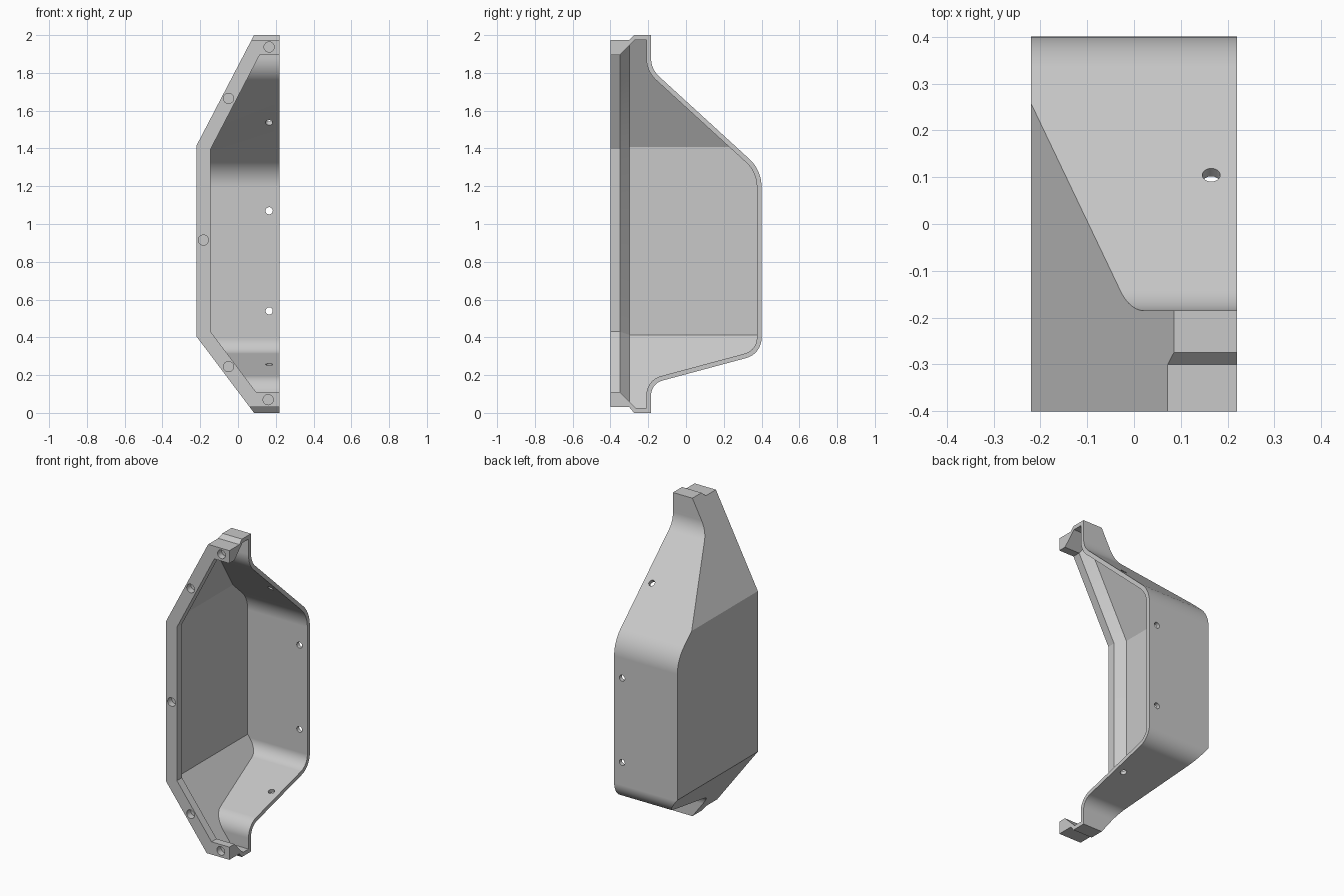
import bpy, bmesh, math
from mathutils import Vector, Matrix

cube = bpy.data.objects.get("Cube")
if cube:
    bpy.data.objects.remove(cube, do_unlink=True)

WALL = 0.025
FLANGE = 0.075
SIDE = -0.22                      # outer face of the closed side
TOP_Z, TOP_SLOPE = 1.415, 1.918   # upper slanted side
LOW_Z, LOW_SLOPE = 0.405, 1.328   # lower slanted side


def add_object(name, bm):
    bmesh.ops.recalc_face_normals(bm, faces=bm.faces)
    mesh = bpy.data.meshes.new(name)
    bm.to_mesh(mesh)
    bm.free()
    obj = bpy.data.objects.new(name, mesh)
    bpy.context.collection.objects.link(obj)
    return obj


def loft(name, loops):
    """Closed solid through a series of matching loops."""
    bm = bmesh.new()
    rings = [[bm.verts.new(p) for p in loop] for loop in loops]
    n = len(rings[0])
    for a, b in zip(rings, rings[1:]):
        for i in range(n):
            j = (i + 1) % n
            bm.faces.new((a[i], a[j], b[j], b[i]))
    bm.faces.new(rings[0])
    bm.faces.new(rings[-1])
    return add_object(name, bm)


def rounded(corners, steps=10):
    """Polygon of (y, z, radius) corners with arcs at nonzero radii."""
    out = []
    for i, (y, z, r) in enumerate(corners):
        p = Vector((y, z))
        if not r:
            out.append(p)
            continue
        u = (Vector(corners[i - 1][:2]) - p).normalized()
        v = (Vector(corners[(i + 1) % len(corners)][:2]) - p).normalized()
        half = u.angle(v) / 2
        centre = p + (u + v).normalized() * r / math.sin(half)
        start = p + u * r / math.tan(half) - centre
        end = p + v * r / math.tan(half) - centre
        sweep = start.angle(end)
        for k in range(steps + 1):
            t = k / steps
            out.append(centre + (start * math.sin((1 - t) * sweep)
                                 + end * math.sin(t * sweep)) / math.sin(sweep))
    return out


def extrude_x(name, corners, x0, x1):
    pts = rounded(corners)
    return loft(name, [[(x, p.x, p.y) for p in pts] for x in (x0, x1)])


def outline(y, d):
    """Front outline moved inward by d, left open-ended past the cut side."""
    x, far = SIDE + d, 0.4
    zt = TOP_Z + d * (TOP_SLOPE - math.hypot(1, TOP_SLOPE))
    zb = LOW_Z - d * (LOW_SLOPE - math.hypot(1, LOW_SLOPE))
    return [(x, y, zb), (x, y, zt),
            (far, y, zt + TOP_SLOPE * (far - x)),
            (far, y, zb - LOW_SLOPE * (far - x))]


def boolean(target, tool, operation):
    mod = target.modifiers.new("cut", 'BOOLEAN')
    mod.operation = operation
    mod.solver = 'EXACT'
    mod.object = tool
    bpy.context.view_layer.objects.active = target
    bpy.ops.object.modifier_apply(modifier=mod.name)
    bpy.data.objects.remove(tool, do_unlink=True)


# Outer body: side profile trimmed by the front outline
housing = extrude_x("housing_shell", [
    (-0.40, 1.975, 0), (-0.30, 1.975, 0), (-0.275, 2.0, 0), (-0.185, 2.0, 0),
    (-0.185, 1.82, 0.13), (0.40, 1.285, 0.20), (0.40, 0.312, 0.11),
    (-0.185, 0.155, 0.08), (-0.185, 0, 0), (-0.275, 0, 0),
    (-0.30, 0.03, 0), (-0.40, 0.03, 0)], -0.3, 0.22)
boolean(housing, loft("outline_tool", [outline(-0.6, 0), outline(0.6, 0)]), 'INTERSECT')

# Cavity: inner profile trimmed by the stepped flange opening
cavity = extrude_x("cavity_tool", [
    (-0.50, 1.895, 0), (-0.35, 1.895, 0), (-0.27, 1.975, 0), (-0.21, 1.975, 0),
    (-0.21, 1.809, 0.155), (0.375, 1.274, 0.175), (0.375, 0.331, 0.085),
    (-0.21, 0.174, 0.105), (-0.21, 0.025, 0), (-0.265, 0.025, 0),
    (-0.35, 0.11, 0), (-0.50, 0.11, 0)], -0.5, 0.3)
opening = loft("opening_tool", [outline(-0.6, FLANGE), outline(-0.35, FLANGE),
                                outline(-0.30, WALL), outline(0.6, WALL)])
boolean(cavity, opening, 'INTERSECT')
boolean(housing, cavity, 'DIFFERENCE')

# Screw holes: blind in the flange, through in the rear walls
holes = bmesh.new()


def hole(centre, axis, radius, depth):
    turn = Vector(axis).to_track_quat('Z', 'Y').to_matrix().to_4x4()
    bmesh.ops.create_cone(holes, cap_ends=True, segments=32, radius1=radius,
                          radius2=radius, depth=depth,
                          matrix=Matrix.Translation(centre) @ turn)


for x, z in ((0.165, 1.937), (-0.05, 1.665), (-0.183, 0.915), (-0.05, 0.245), (0.16, 0.07)):
    hole((x, -0.40, z), (0, 1, 0), 0.027, 0.08)
for z in (1.07, 0.54):
    hole((0.165, 0.39, z), (0, 1, 0), 0.019, 0.12)
hole((0.165, 0.10, 1.55), (0, 0.9145, 1), 0.019, 0.12)
hole((0.165, 0.10, 0.245), (0, 0.268, -1), 0.019, 0.12)
boolean(housing, add_object("hole_tool", holes), 'DIFFERENCE')

# Material and shading
grey = bpy.data.materials.new("light grey")
grey.use_nodes = True
colour = (0.58, 0.58, 0.58, 1)
grey.diffuse_color = colour
grey.node_tree.nodes["Principled BSDF"].inputs["Base Color"].default_value = colour
housing.data.materials.clear()
housing.data.materials.append(grey)

bpy.ops.object.select_all(action='DESELECT')
housing.select_set(True)
bpy.context.view_layer.objects.active = housing
bpy.ops.object.shade_smooth_by_angle(angle=math.radians(20))
weighted = housing.modifiers.new("even shading", 'WEIGHTED_NORMAL')
weighted.keep_sharp = True
